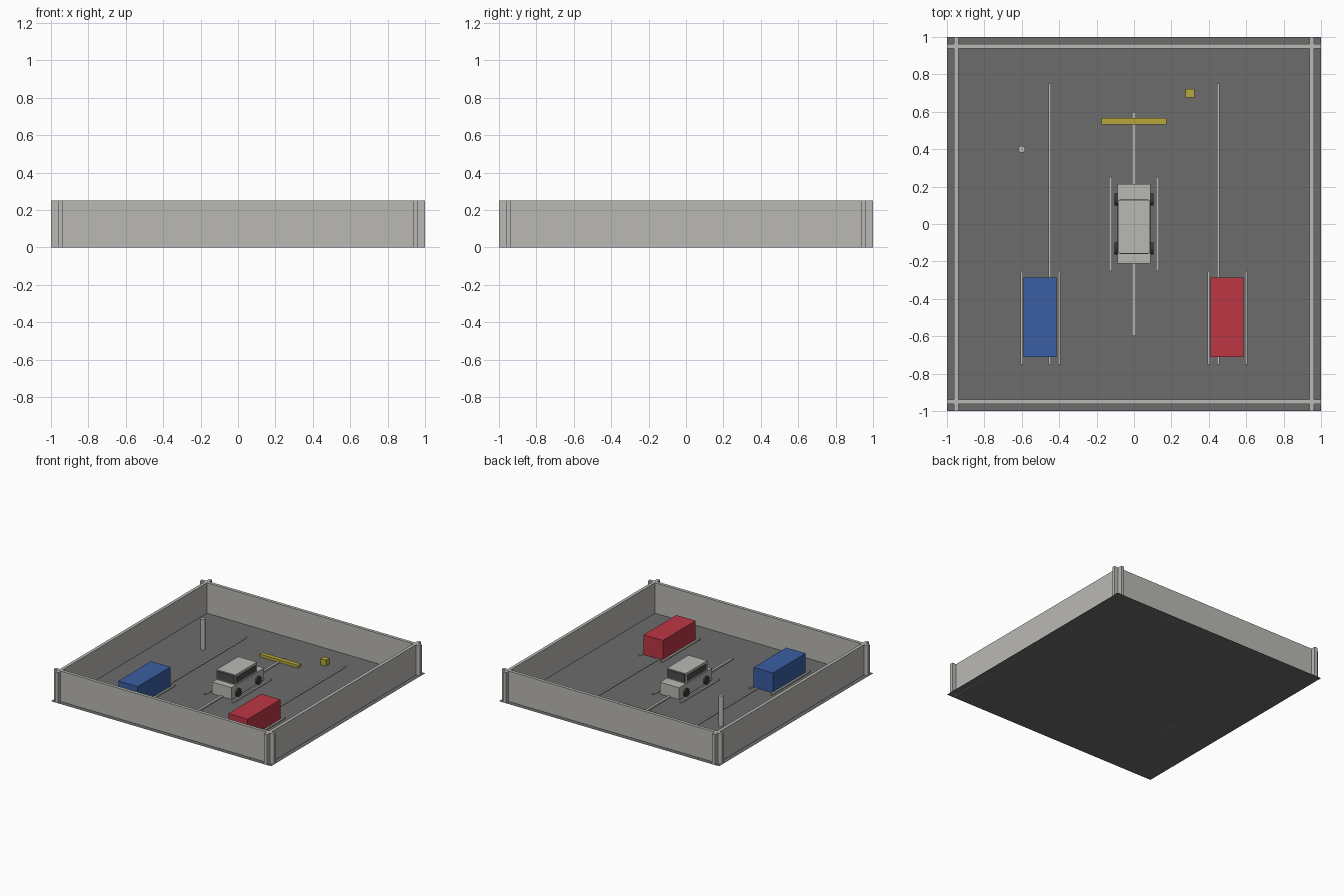
import bpy
import bmesh
import math
from mathutils import Matrix

default = bpy.data.objects.get("Cube")
if default:
    bpy.data.objects.remove(default, do_unlink=True)


def material(name, r, g, b):
    m = bpy.data.materials.new(name)
    m.use_nodes = True
    m.diffuse_color = (r, g, b, 1)
    bsdf = next(n for n in m.node_tree.nodes if n.type == 'BSDF_PRINCIPLED')
    bsdf.inputs["Base Color"].default_value = (r, g, b, 1)
    bsdf.inputs["Roughness"].default_value = 0.8
    return m


asphalt = material("asphalt grey", 0.15, 0.15, 0.152)
concrete = material("light concrete", 0.49, 0.485, 0.455)
red = material("red paint", 0.5, 0.038, 0.058)
blue = material("blue paint", 0.043, 0.11, 0.36)
yellow = material("yellow paint", 0.48, 0.39, 0.045)
rubber = material("dark rubber", 0.04, 0.04, 0.042)
glass = material("dark glass", 0.07, 0.07, 0.075)


def finish(name, bm, mat):
    mesh = bpy.data.meshes.new(name)
    bm.to_mesh(mesh)
    bm.free()
    mesh.materials.append(mat)
    ob = bpy.data.objects.new(name, mesh)
    bpy.context.scene.collection.objects.link(ob)
    return ob


def box(name, x, y, z, sx, sy, sz, mat):
    """Box centred on x, y with its underside at z."""
    bm = bmesh.new()
    bmesh.ops.create_cube(bm, size=1)
    bmesh.ops.scale(bm, vec=(sx, sy, sz), verts=bm.verts)
    bmesh.ops.translate(bm, vec=(x, y, z + sz / 2), verts=bm.verts)
    return finish(name, bm, mat)


def cylinder(name, centre, radius, depth, sides, mat, axis='Z'):
    bm = bmesh.new()
    bmesh.ops.create_cone(bm, cap_ends=True, segments=sides,
                          radius1=radius, radius2=radius, depth=depth)
    if axis == 'X':
        bmesh.ops.rotate(bm, matrix=Matrix.Rotation(math.pi / 2, 3, 'Y'), verts=bm.verts)
    bmesh.ops.translate(bm, vec=centre, verts=bm.verts)
    return finish(name, bm, mat)


# Ground sheet
ground = bmesh.new()
bmesh.ops.create_grid(ground, x_segments=1, y_segments=1, size=1)
finish("ground", ground, asphalt)

# Perimeter walls, crossing at the corners
for s, side, end in ((-1, "right", "front"), (1, "left", "back")):
    box(side + "_wall", s * 0.95, 0, 0, 0.026, 2, 0.25, concrete)
    box(end + "_wall", 0, s * 0.95, 0, 2, 0.026, 0.25, concrete)

# Lane lines
box("centre_line", 0, 0, 0, 0.02, 1.2, 0.01, concrete)
for s, side in ((-1, "right"), (1, "left")):
    box(side + "_lane_line", s * 0.45, 0, 0, 0.015, 1.5, 0.01, concrete)

# Parking bays, one pair of lines each
for bay, x, y, half in (("right", -0.5, -0.5, 0.1), ("left", 0.5, -0.5, 0.1),
                        ("middle", 0, 0, 0.126)):
    for s, edge in ((-1, "a"), (1, "b")):
        box(f"{bay}_bay_line_{edge}", x + s * half, y, 0, 0.015, 0.5, 0.01, concrete)

# Parked block vehicles
box("red_vehicle", 0.498, -0.498, 0.002, 0.176, 0.425, 0.163, red)
box("blue_vehicle", -0.502, -0.498, 0.002, 0.176, 0.425, 0.163, blue)

# Middle vehicle: low body, cabin and windows
box("vehicle_body", 0, 0.002, 0.003, 0.176, 0.424, 0.097, concrete)
box("vehicle_cabin", 0, -0.015, 0.1, 0.17, 0.28, 0.082, concrete)
for s, end in ((-1, "front"), (1, "back")):
    box(end + "_window", 0, -0.015 + s * 0.142, 0.108, 0.156, 0.008, 0.066, glass)
for s, side in ((-1, "right"), (1, "left")):
    box(side + "_window", s * 0.085, -0.015, 0.112, 0.006, 0.25, 0.05, glass)
    for y, end in ((-0.13, "front"), (0.13, "back")):
        wheel = cylinder(f"{end}_{side}_wheel", (s * 0.093, y, 0.033),
                         0.032, 0.02, 20, rubber, 'X')

# Yellow barrier, crate and post
box("yellow_barrier", 0, 0.55, 0, 0.35, 0.036, 0.022, yellow)
box("yellow_crate", 0.3, 0.7, 0, 0.048, 0.045, 0.05, yellow)
cylinder("post", (-0.6, 0.4, 0.125), 0.019, 0.25, 12, concrete)
